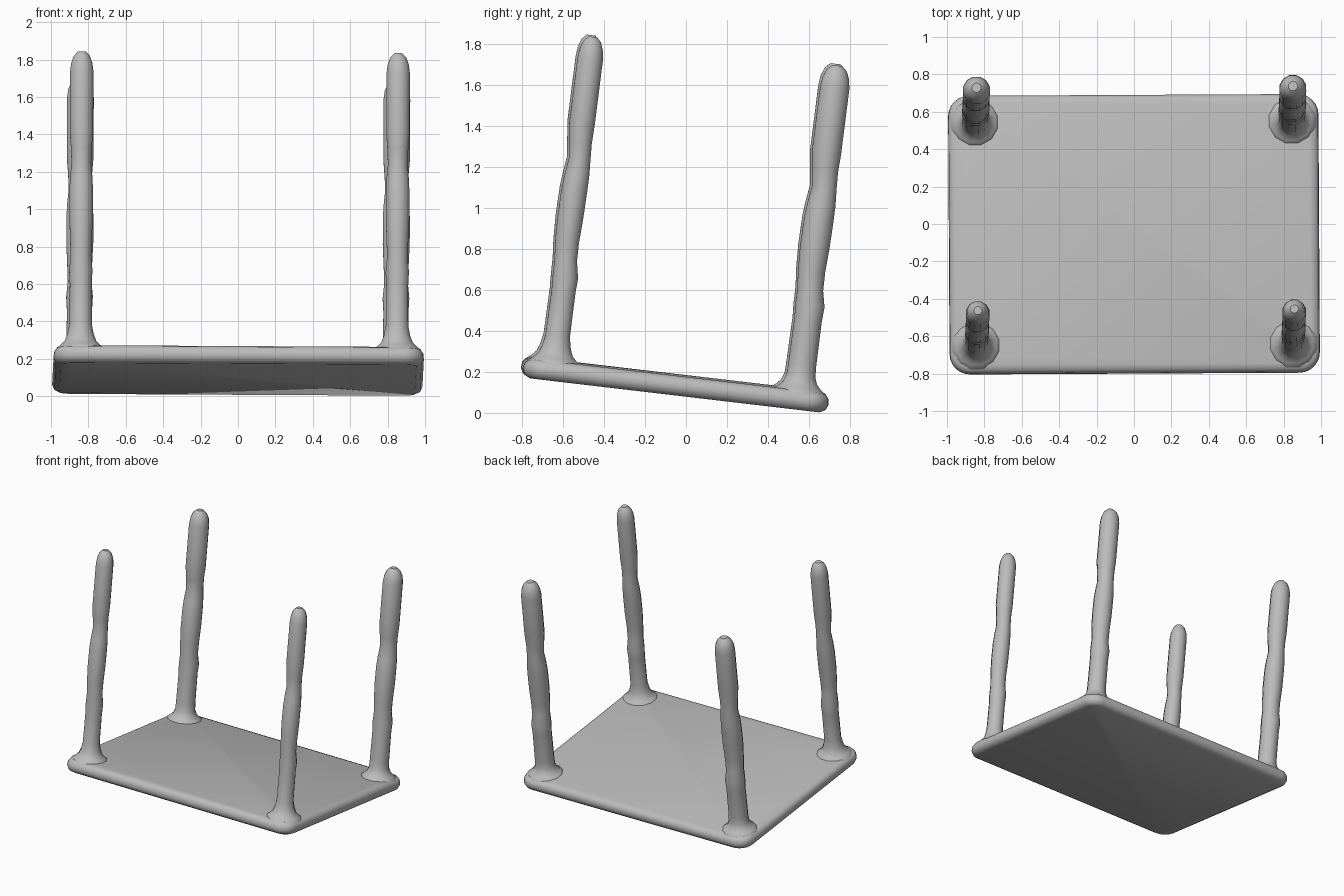
import bpy, bmesh, math
from mathutils import Matrix, Euler, Vector

if "Cube" in bpy.data.objects:
    bpy.data.objects.remove(bpy.data.objects["Cube"])

# One plain grey for everything
grey = bpy.data.materials.new("grey")
grey.diffuse_color = (0.5, 0.5, 0.5, 1)
grey.use_nodes = True
grey.node_tree.nodes["Principled BSDF"].inputs["Base Color"].default_value = grey.diffuse_color

# The whole table lies upside down, tipped towards the back
pose = Matrix.Translation((0, -0.055, 0.13)) @ Euler(
    (math.radians(-6.7), math.radians(0.3), math.radians(0.3))).to_matrix().to_4x4()


def skin(name, rings):
    """Bridge equal-sized rings of points into a closed, smooth object."""
    bm = bmesh.new()
    loops = [[bm.verts.new(p) for p in ring] for ring in rings]
    n = len(loops[0])
    for a, b in zip(loops, loops[1:]):
        for i in range(n):
            j = (i + 1) % n
            bm.faces.new((a[i], a[j], b[j], b[i]))
    bm.faces.new(loops[0][::-1])
    bm.faces.new(loops[-1])
    bmesh.ops.recalc_face_normals(bm, faces=bm.faces)
    mesh = bpy.data.meshes.new(name)
    bm.to_mesh(mesh)
    bm.free()
    mesh.materials.append(grey)
    obj = bpy.data.objects.new(name, mesh)
    bpy.context.collection.objects.link(obj)
    obj.matrix_world = pose
    bpy.ops.object.select_all(action='DESELECT')
    obj.select_set(True)
    bpy.context.view_layer.objects.active = obj
    bpy.ops.object.shade_smooth_by_angle(angle=math.radians(42))
    return obj


def outline(inset, z, hx=0.99, hy=0.75, r=0.11, steps=6):
    """Rounded rectangle at one height."""
    pts = []
    for k, (sx, sy) in enumerate([(1, 1), (-1, 1), (-1, -1), (1, -1)]):
        for s in range(steps + 1):
            a = math.pi / 2 * (k + s / steps)
            pts.append(Vector((sx * (hx - r) + (r - inset) * math.cos(a),
                               sy * (hy - r) + (r - inset) * math.sin(a), z)))
    return pts


# Table top: slab with a rounded rim
rim = [(0.04, -0.04), (0.012, -0.026), (0, 0.0), (0.003, 0.028), (0.018, 0.048), (0.045, 0.056)]
skin("table_top", [outline(i, z) for i, z in rim])

# Legs: flared foot, uneven shaft with soft knots, domed end (radius scale, height, sideways drift)
shaft = [(2.05, 0.02, 0), (1.95, 0.05, 0), (1.6, 0.068, 0), (1.28, 0.09, 0), (1.08, 0.125, 0),
         (1.0, 0.18, 0), (0.98, 0.40, 0.003), (1.04, 0.47, 0.004), (0.92, 0.55, -0.004),
         (0.97, 0.64, -0.008), (1.05, 0.76, -0.006), (1.05, 0.90, -0.002), (1.0, 0.97, 0.002),
         (0.88, 1.05, 0.006), (0.93, 1.13, 0.0), (1.04, 1.22, -0.003), (1.04, 1.54, 0),
         (0.95, 1.585, 0), (0.72, 1.625, 0), (0.36, 1.648, 0)]


def leg(name, x, y, r):
    rings = []
    for k, h, drift in shaft:
        rad = k * r if h > 0.15 else k * 0.068
        rings.append([Vector((x + rad * math.cos(2 * math.pi * (i + 0.5) / 12),
                              y + drift + rad * math.sin(2 * math.pi * (i + 0.5) / 12), h))
                      for i in range(12)])
    skin(name, rings)


for side, x in (("left", -0.846), ("right", 0.846)):
    leg("front_leg_" + side, x, -0.60, 0.062)
    leg("back_leg_" + side, x, 0.60, 0.071)
